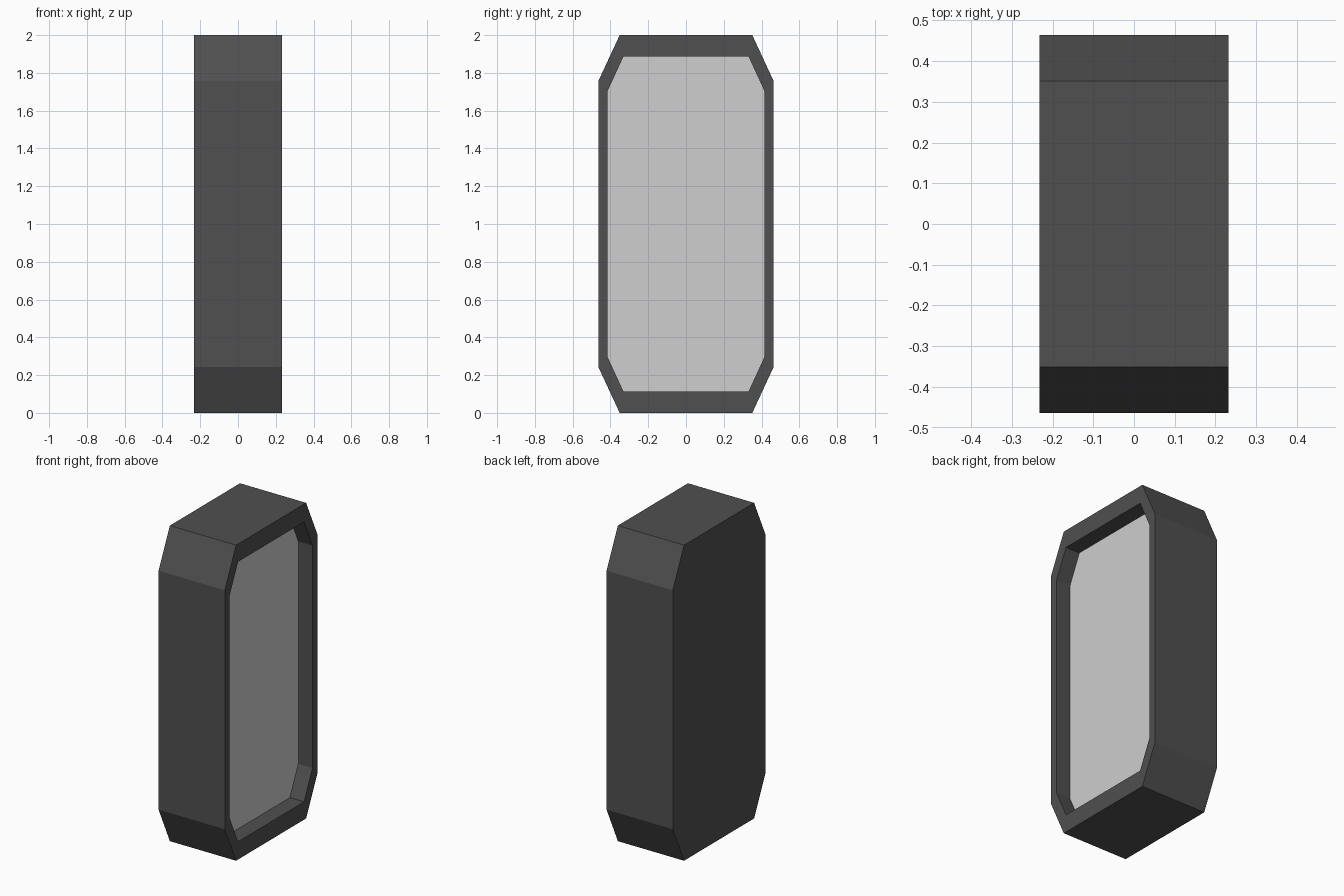
import bpy, bmesh

if "Cube" in bpy.data.objects:
    bpy.data.objects.remove(bpy.data.objects["Cube"])


def material(name, value):
    m = bpy.data.materials.new(name)
    m.diffuse_color = (value, value, value, 1)
    m.use_nodes = True
    m.node_tree.nodes["Principled BSDF"].inputs["Base Color"].default_value = m.diffuse_color
    return m


def octagon(bm, x, half_y, half_z, flat_y, flat_z):
    # chamfered rectangle in the plane at x, centred on z = 1
    pts = [(half_y, flat_z), (flat_y, half_z), (-flat_y, half_z), (-half_y, flat_z),
           (-half_y, -flat_z), (-flat_y, -half_z), (flat_y, -half_z), (half_y, -flat_z)]
    return [bm.verts.new((x, y, 1 + z)) for y, z in pts]


def bridge(bm, a, b):
    for i in range(8):
        j = (i + 1) % 8
        bm.faces.new((a[i], a[j], b[j], b[i]))


OUTER = (0.464, 1.0, 0.351, 0.757)
INNER = (0.415, 0.887, 0.331, 0.705)
HALF_X, DEPTH = 0.232, 0.10

bm = bmesh.new()
# outer shell, rim and recess walls
back = octagon(bm, -HALF_X, *OUTER)
front = octagon(bm, HALF_X, *OUTER)
lip = octagon(bm, HALF_X, *INNER)
floor = octagon(bm, HALF_X - DEPTH, *INNER)
bm.faces.new(back)
for a, b in ((back, front), (front, lip), (lip, floor)):
    bridge(bm, a, b)
# light panel at the bottom of the recess
panel = bm.faces.new(floor)
panel.material_index = 1
bmesh.ops.recalc_face_normals(bm, faces=bm.faces)

mesh = bpy.data.meshes.new("light_housing")
bm.to_mesh(mesh)
bm.free()
mesh.materials.append(material("dark grey", 0.08))
mesh.materials.append(material("light grey", 0.62))
obj = bpy.data.objects.new("light_housing", mesh)
bpy.context.collection.objects.link(obj)
